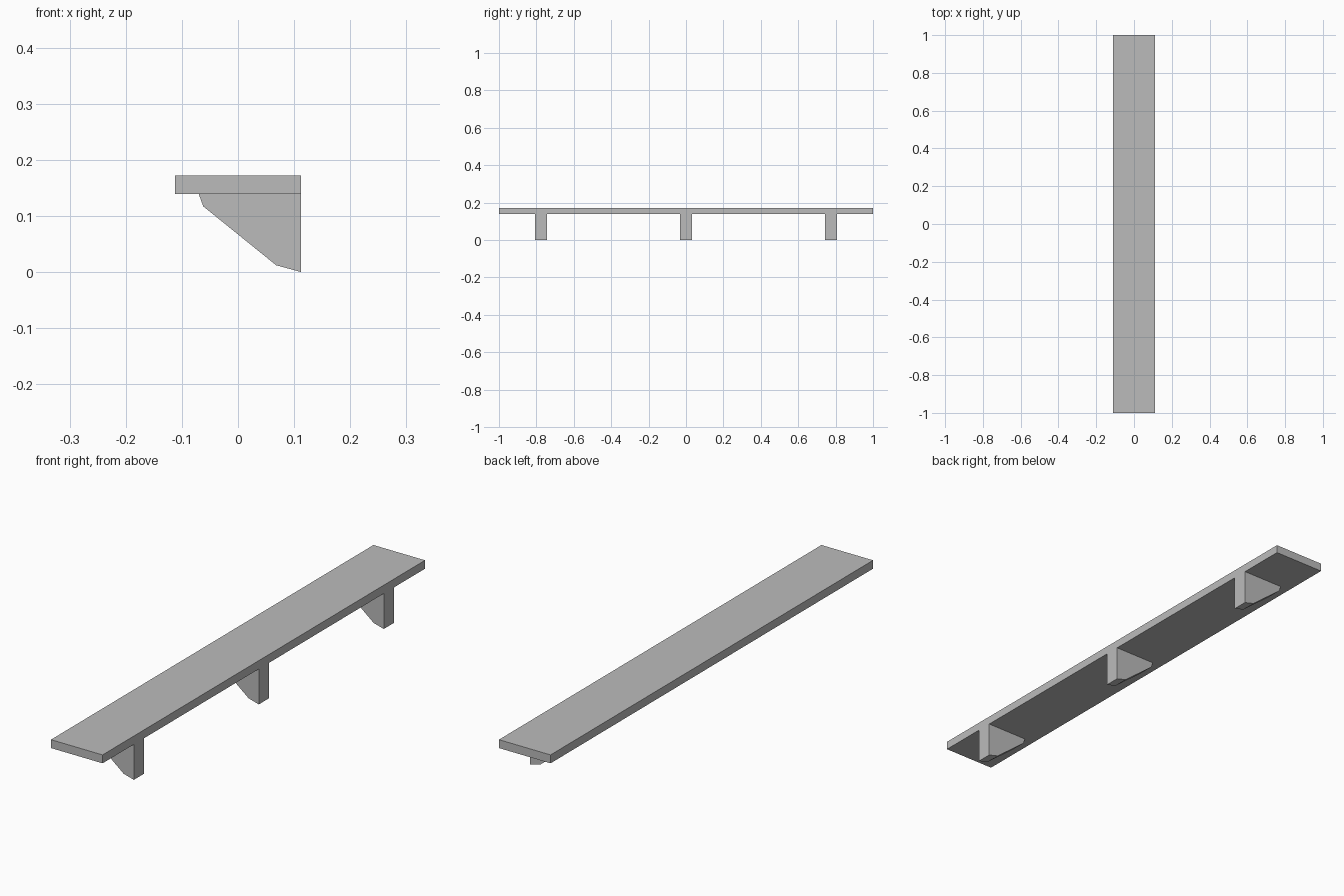
import bpy
import bmesh

cube = bpy.data.objects.get("Cube")
if cube:
    bpy.data.objects.remove(cube, do_unlink=True)

grey = bpy.data.materials.new("plain grey")
grey.use_nodes = True
colour = (0.5, 0.5, 0.5, 1)
grey.diffuse_color = colour
grey.node_tree.nodes["Principled BSDF"].inputs["Base Color"].default_value = colour

HALF_DEPTH = 0.112
BOARD_BOTTOM, BOARD_TOP = 0.139, 0.172


def extruded(name, profile, y_centre, length):
    """Extrude an x-z profile along y."""
    bm = bmesh.new()
    face = bm.faces.new([bm.verts.new((x, -length / 2, z)) for x, z in profile])
    result = bmesh.ops.extrude_face_region(bm, geom=[face])
    moved = [v for v in result["geom"] if isinstance(v, bmesh.types.BMVert)]
    bmesh.ops.translate(bm, verts=moved, vec=(0, length, 0))
    bmesh.ops.recalc_face_normals(bm, faces=bm.faces)
    mesh = bpy.data.meshes.new(name)
    bm.to_mesh(mesh)
    bm.free()
    mesh.materials.append(grey)
    obj = bpy.data.objects.new(name, mesh)
    obj.location.y = y_centre
    bpy.context.collection.objects.link(obj)
    return obj


# Long flat shelf board
extruded("shelf_board", [(-HALF_DEPTH, BOARD_BOTTOM), (HALF_DEPTH, BOARD_BOTTOM),
                         (HALF_DEPTH, BOARD_TOP), (-HALF_DEPTH, BOARD_TOP)], 0, 2)

# Three tapered brackets, flush with the wall side of the board
bracket = [(HALF_DEPTH, BOARD_BOTTOM), (HALF_DEPTH, 0), (0.068, 0.012),
           (-0.062, 0.117), (-0.07, BOARD_BOTTOM)]
for name, y in (("front", -0.775), ("middle", 0), ("back", 0.775)):
    extruded(name + "_bracket", bracket, y, 0.062)
